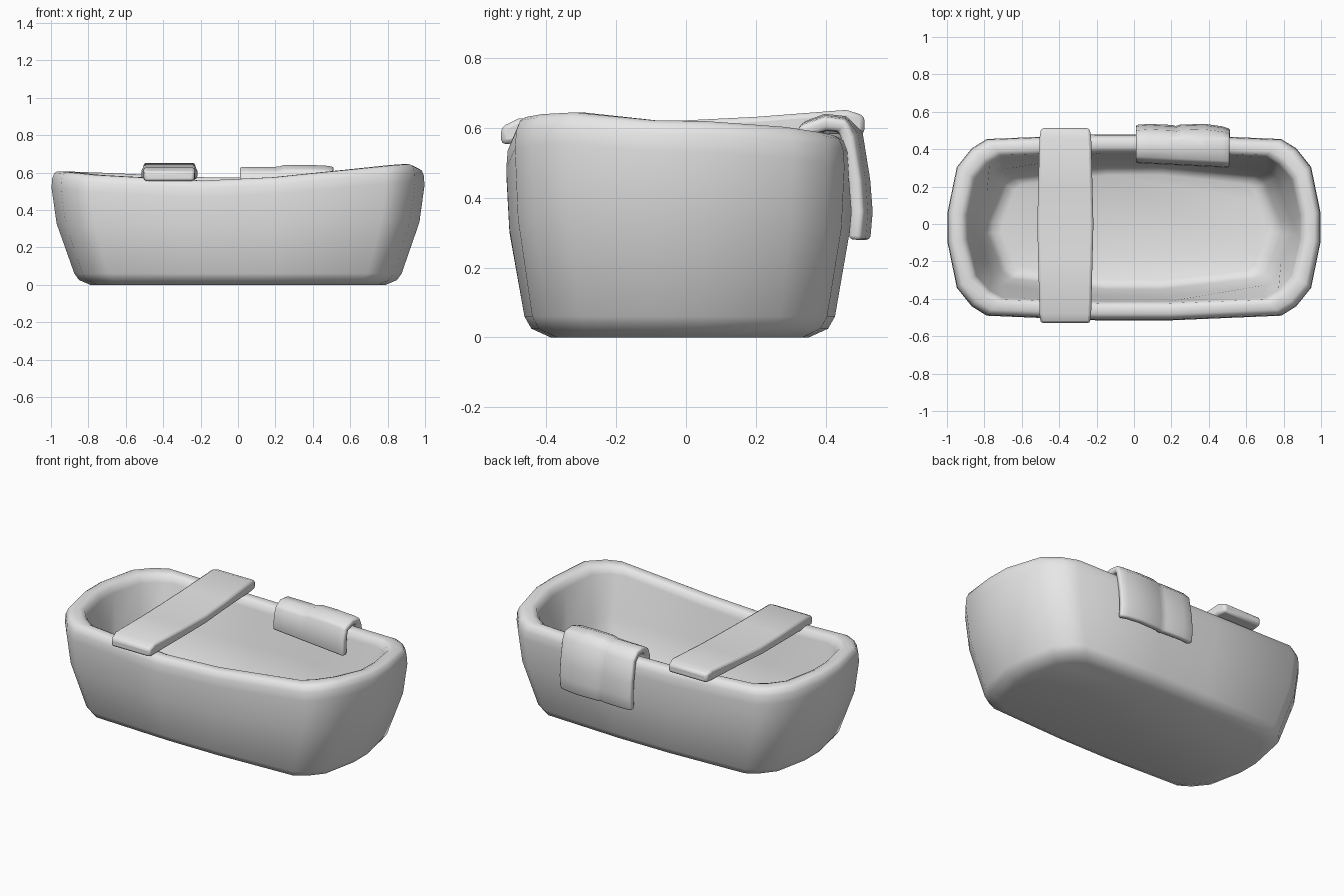
import bpy, bmesh, math

cube = bpy.data.objects.get("Cube")
if cube:
    bpy.data.objects.remove(cube)

grey = bpy.data.materials.new("plain_grey")
grey.use_nodes = True
colour = (0.8, 0.8, 0.8, 1)
grey.diffuse_color = colour
grey.node_tree.nodes["Principled BSDF"].inputs["Base Color"].default_value = colour


def lerp_table(table, x):
    """Straight-line interpolation through (x, value) pairs."""
    for (x0, v0), (x1, v1) in zip(table, table[1:]):
        if x <= x1:
            t = max(0, (x - x0) / (x1 - x0))
            return v0 + (v1 - v0) * t
    return table[-1][1]


def loft(name, rings, closed, caps, angle):
    """Skin a list of equal-length point rings into an object."""
    bm = bmesh.new()
    rows = [[bm.verts.new(p) for p in ring] for ring in rings]
    n = len(rows[0])
    for a, b in zip(rows, rows[1:]):
        for i in range(n if closed else n - 1):
            j = (i + 1) % n
            bm.faces.new((a[i], a[j], b[j], b[i]))
    if caps:
        bm.faces.new(rows[0])
        bm.faces.new(rows[-1])
    bmesh.ops.recalc_face_normals(bm, faces=bm.faces)
    for f in bm.faces:
        f.smooth = True
    mesh = bpy.data.meshes.new(name)
    bm.to_mesh(mesh)
    bm.free()
    mesh.set_sharp_from_angle(angle=math.radians(angle))
    mesh.materials.append(grey)
    obj = bpy.data.objects.new(name, mesh)
    bpy.context.collection.objects.link(obj)
    return obj


def round_edges(obj, width):
    bevel = obj.modifiers.new("soft_edges", "BEVEL")
    bevel.width = width
    bevel.segments = 2
    bevel.limit_method = "ANGLE"
    bevel.angle_limit = math.radians(40)


def mirror_quarter(quarter):
    """Turn a quarter outline into a full ring."""
    half = quarter + [(-x, y) for x, y in reversed(quarter)]
    return half + [(x, -y) for x, y in reversed(half)]


# Tub: faceted outlines; the inside tightens its corners toward the floor
outline = mirror_quarter([(1, .16), (.95, .65), (.87, .85), (.79, .95), (.2, 1)])
floor_outline = mirror_quarter([(1, .1), (.93, .5), (.9, .72), (.84, .83), (.2, 1)])

# Wavy rim heights along the front and back sides
front_rim = [(-1, .607), (-.8, .587), (-.2, .557), (.2, .575), (.8, .634), (.95, .656), (1, .628)]
back_rim = [(-1, .607), (-.8, .600), (-.2, .575), (.2, .570), (.8, .578), (.95, .592), (1, .614)]


def rim_height(x, y):
    t = y + 0.5
    return lerp_table(front_rim, x) * (1 - t) + lerp_table(back_rim, x) * t


# Half length, half width, share of the rim height, drop below it
outer = [(.79, .37, 0, 0), (.85, .425, 0, -.025), (.875, .445, 0, -.06),
         (.97, .488, .54, 0), (.997, .497, 1, .09), (.994, .493, 1, .04),
         (.982, .481, 1, .01), (.965, .464, 1, 0), (.925, .428, 1, 0),
         (.9, .406, 1, .012), (.887, .397, 1, .05)]
inner = [(.845, .37, .55, 0), (.785, .33, 0, -.15), (.755, .31, 0, -.115), (.71, .28, 0, -.1)]
rings = []
for profile, shape in ((outer, outline), (inner, floor_outline)):
    for rx, ry, share, drop in profile:
        rings.append([(x * rx, y * ry - 0.018,
                       share * rim_height(x, y * 0.5) - drop) for x, y in shape])
loft("bathtub", rings, True, True, 60)

# Board resting across the rim: y, top height, thickness, half width
board = [(-.53, .603, .05, .132), (-.48, .627, .07, .138), (-.2, .622, .06, .145),
         (0, .622, .055, .15), (.2, .632, .055, .145), (.46, .652, .068, .138),
         (.512, .635, .052, .13)]
sections = []
for y, top, thick, w in board:
    sections.append([(s * w - 0.367, y, z) for s, z in
                     ((-1, top - thick), (1, top - thick), (1, top), (-1, top))])
round_edges(loft("bath_board", sections, True, True, 40), 0.014)

# Towel draped over the back rim, with a crease between two folds
drape = [(.345, .465), (.35, .55), (.365, .592), (.4, .611), (.45, .606),
         (.483, .57), (.503, .45), (.51, .36), (.503, .28)]
folds = [(.01, 0, 0), (.08, 0, .005), (.2, 0, 0), (.225, .002, -.006),
         (.25, .01, .002), (.38, .01, .005), (.47, .006, -.008), (.51, 0, -.022)]
strips = []
for x, lift, push in folds:
    strip = []
    for i, (y, z) in enumerate(drape):
        if i < 3:
            y -= 0.05 * x
            z -= 0.05 * x * (2 - i) / 2
        strip.append((x, y + (push if i > 4 else 0), z + (lift if 1 < i < 6 else 0)))
    strips.append(strip)
towel = loft("towel", strips, False, False, 60)
solid = towel.modifiers.new("thickness", "SOLIDIFY")
solid.thickness = 0.04
solid.offset = 0
round_edges(towel, 0.012)
